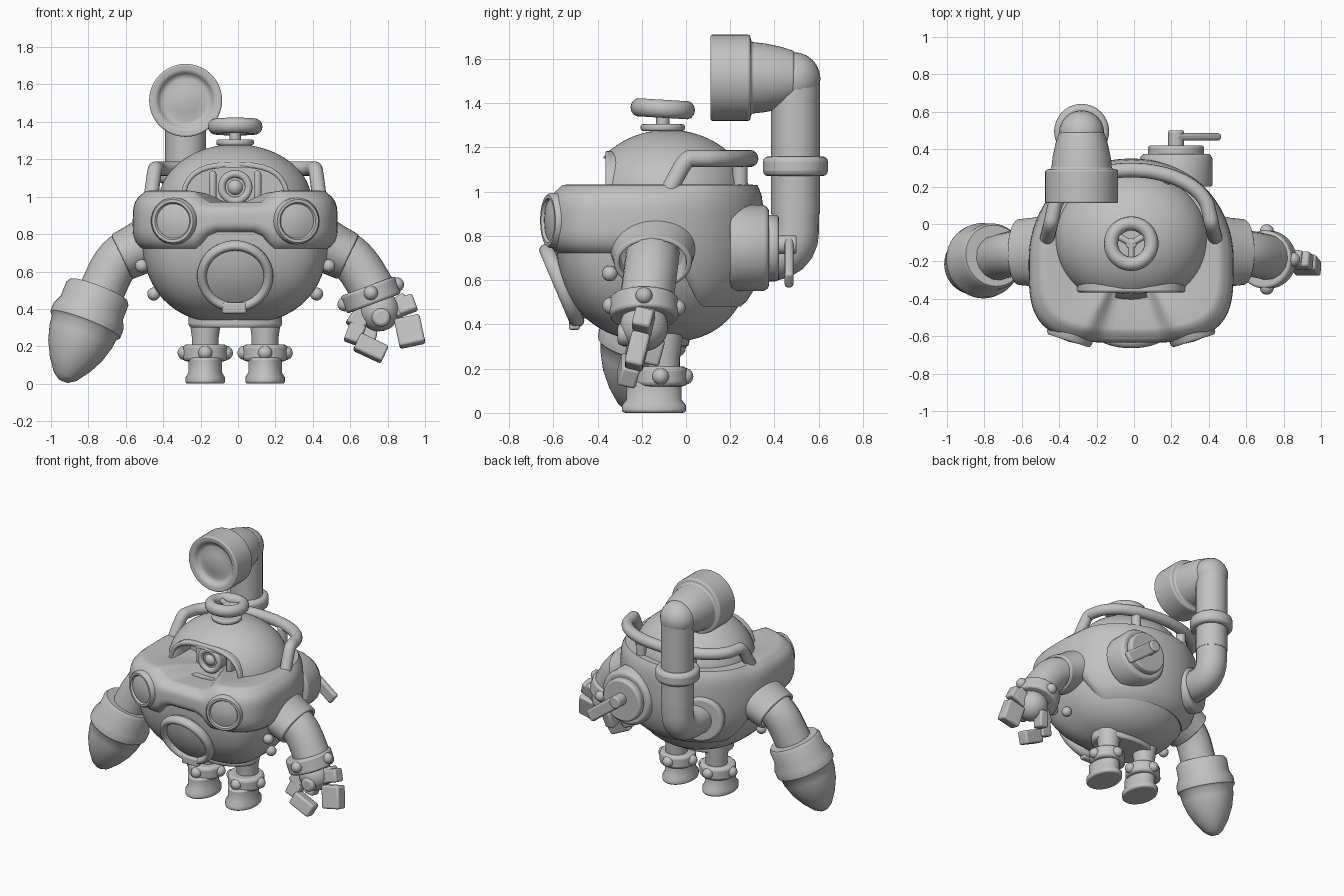
import bpy, bmesh, math
from mathutils import Vector

cube = bpy.data.objects.get("Cube")
if cube:
    bpy.data.objects.remove(cube, do_unlink=True)

grey = bpy.data.materials.new("plain_grey")
grey.use_nodes = True
grey.diffuse_color = (0.54, 0.54, 0.54, 1)
grey.node_tree.nodes["Principled BSDF"].inputs["Base Color"].default_value = grey.diffuse_color
CX = -0.015  # body centre line


def finish(name, bm, loc=(0, 0, 0), bevel=0.0):
    bmesh.ops.remove_doubles(bm, verts=bm.verts, dist=1e-5)
    bmesh.ops.recalc_face_normals(bm, faces=bm.faces)
    mesh = bpy.data.meshes.new(name)
    bm.to_mesh(mesh)
    bm.free()
    mesh.materials.append(grey)
    mesh.polygons.foreach_set("use_smooth", [True] * len(mesh.polygons))
    mesh.set_sharp_from_angle(angle=math.radians(42))
    ob = bpy.data.objects.new(name, mesh)
    bpy.context.collection.objects.link(ob)
    ob.location = loc
    if bevel:
        mod = ob.modifiers.new("soft_edges", "BEVEL")
        mod.width, mod.segments, mod.angle_limit = bevel, 3, math.radians(35)
    return ob


def skin(bm, rows, closed=False):
    rings = [[bm.verts.new(p) for p in row] for row in rows]
    n = len(rings[0])
    pairs = list(zip(rings, rings[1:])) + ([(rings[-1], rings[0])] if closed else [])
    for a, b in pairs:
        for i in range(n):
            bm.faces.new((a[i], a[(i + 1) % n], b[(i + 1) % n], b[i]))


def lathe(name, profile, loc, axis=(0, 0, 1), bevel=0.0, scale=(1, 1, 1), closed=False, seg=48):
    """Spin (radius, height) points around an axis."""
    bm = bmesh.new()
    skin(bm, [[(r * math.cos(i * math.tau / seg), r * math.sin(i * math.tau / seg), h)
               for i in range(seg)] for r, h in profile], closed)
    ob = finish(name, bm, loc, bevel)
    ob.rotation_euler = Vector(axis).to_track_quat("Z", "Y").to_euler()
    ob.scale = scale
    return ob


def disc(name, r, h0, h1, loc, axis=(0, 0, 1), bevel=0.01, **kw):
    return lathe(name, [(0, h0), (r, h0), (r, h1), (0, h1)], loc, axis, bevel, **kw)


def ring(name, big, small, loc, axis=(0, 0, 1), flat=1.0):
    pts = [(big + small * math.cos(k * math.tau / 14), flat * small * math.sin(k * math.tau / 14))
           for k in range(14)]
    return lathe(name, pts, loc, axis, closed=True)


def ball(name, r, loc):
    pts = [(r * math.sin(k * math.pi / 12), -r * math.cos(k * math.pi / 12)) for k in range(13)]
    return lathe(name, pts, loc, seg=24)


def box(name, size, loc, turn=0.0, bevel=0.02, lean=0.0):
    bm = bmesh.new()
    bmesh.ops.create_cube(bm, size=1)
    bmesh.ops.scale(bm, vec=size, verts=bm.verts)
    ob = finish(name, bm, loc, bevel)
    ob.rotation_euler = (math.radians(lean), math.radians(turn), 0)
    return ob


def tube(name, points, radius, corner=0.4):
    """Round pipe along a path whose corners are rounded off."""
    P = [Vector(p) for p in points]
    path = [P[0]]
    for a, b, c in zip(P, P[1:], P[2:]):
        s, e = b.lerp(a, corner), b.lerp(c, corner)
        path += [s.lerp(b, t / 6).lerp(b.lerp(e, t / 6), t / 6) for t in range(7)]
    path.append(P[-1])
    cu = bpy.data.curves.new(name, "CURVE")
    cu.dimensions, cu.bevel_depth, cu.bevel_resolution, cu.use_fill_caps = "3D", radius, 6, True
    sp = cu.splines.new("POLY")
    sp.points.add(len(path) - 1)
    for pt, v in zip(sp.points, path):
        pt.co = (*v, 1)
    sp.use_smooth = True
    cu.materials.append(grey)
    ob = bpy.data.objects.new(name, cu)
    bpy.context.collection.objects.link(ob)
    return ob


def ramp(a, b, v):
    t = min(1, max(0, (v - a) / (b - a)))
    return t * t * (3 - 2 * t)


# Hull: squared-off front, round back
def outline(a):
    n = 3.6 if math.sin(a) < 0 else 2.1
    c, s = math.cos(a), math.sin(a)
    x = 0.548 * math.copysign(abs(c) ** (2 / n), c)
    y = math.copysign(abs(s) ** (2 / n), s) * (0.435 if s < 0 else 0.55)
    return x, y


def swell(z):
    return max(0, 1 - (abs(z - 0.85) / 0.53) ** 2.5) ** 0.4


def hull(name, rows):
    """Each row maps an outline point to (scale, height)."""
    bm = bmesh.new()
    data = []
    for row in rows:
        line = []
        for i in range(120):
            x, y = outline(i * math.tau / 120)
            s, z = row(x, y - 0.2)
            line.append((CX + x * s, -0.2 + y * s + 0.1 * (1 - s), z))
        data.append(line)
    skin(bm, data)
    return finish(name, bm)


def low(x, y):
    return 0.72 + 0.09 * (1 - ramp(0.12, 0.24, abs(x))) if y < -0.25 else 0.72 - 0.24 * ramp(-0.1, 0.14, y)


def high(x, y):
    return 1.02 - (0.06 * (1 - ramp(0.15, 0.28, abs(x))) if y < -0.25 else 0)


def collar_row(t, front, back, lift=0.0):
    """Front edges are rounder than the back ones."""
    def row(x, y):
        z = low(x, y) + (high(x, y) - low(x, y)) * t
        return swell(z) * (front + (back - front) * ramp(-0.1, 0.15, y)), z + lift
    return row


hull("lower_hull", [lambda x, y, z=z: (0.92 * swell(z), z)
                    for z in [0.9 - 0.58 * math.sin(k * math.pi / 32) for k in range(17)]])
hull("upper_hull", [collar_row(*r) for r in (
    (0, 0.86, 0.88, 0.02), (0, 0.915, 0.95), (0.05, 0.95, 0.985), (0.13, 0.98, 1), (0.25, 0.997, 1), (0.37, 1, 1),
    (0.5, 1, 1), (0.63, 1, 1), (0.75, 0.997, 1), (0.85, 0.985, 1), (0.93, 0.96, 0.995), (0.98, 0.93, 0.98),
    (1, 0.9, 0.96, 0.01), (1, 0.86, 0.9, 0.012), (1, 0.6, 0.6))] + [lambda x, y: (0.02, 0.95)])

# Dome with a cut visor
DOME = Vector((CX, -0.08, 0.97))
dome = lathe("dome", [(0, -0.08)] + [(0.41 * math.cos(k * math.pi / 36), 0.31 * math.sin(k * math.pi / 36))
                                   for k in range(19)], DOME, scale=(1, 0.9, 1), seg=72)


def arch(grow, y):
    """Flattened arch outline of the visor opening."""
    pts = []
    for k in range(17):
        c, s = math.cos(k * math.pi / 16), math.sin(k * math.pi / 16)
        pts.append((CX + (0.265 + grow) * math.copysign(abs(c) ** 0.7, c), y, 0.96 - grow + (0.195 + 2 * grow) * s ** 0.7))
    return pts


bm = bmesh.new()
skin(bm, [arch(0, -0.9), arch(0, -0.15)])
bmesh.ops.holes_fill(bm, edges=bm.edges)
cutter = finish("visor_cutter", bm)
cutter.hide_render = True
mod = dome.modifiers.new("visor", "BOOLEAN")
mod.operation, mod.object, mod.solver = "DIFFERENCE", cutter, "EXACT"
bpy.context.view_layer.update()
dome.data = bpy.data.meshes.new_from_object(dome.evaluated_get(bpy.context.evaluated_depsgraph_get()))
dome.modifiers.clear()
bpy.data.objects.remove(cutter, do_unlink=True)
bm = bmesh.new()
skin(bm, [arch(0, -0.365), arch(0.03, -0.365), arch(0.03, -0.17), arch(0, -0.17)], closed=True)
finish("visor_frame", bm, bevel=0.012)

# Eye behind the visor
disc("eye", 0.085, 0, 0.16, (CX, -0.14, 1.05), (0, -1, 0))
ring("eye_rim", 0.072, 0.02, (CX, -0.30, 1.05), (0, -1, 0))
ball("pupil", 0.045, (CX, -0.28, 1.05))
for side in (-1, 1):
    box("eye_bracket", (0.04, 0.14, 0.2), (CX + side * 0.12, -0.2, 1.04))

# Hatch wheel
disc("hatch_base", 0.10, 0, 0.03, (CX, -0.105, 1.275))
disc("hatch_stem", 0.03, 0, 0.11, (CX, -0.105, 1.28))
ring("hatch_wheel", 0.108, 0.038, (CX, -0.105, 1.375), (0, 0.06, 1), 1.1)
for k in range(3):
    a = math.radians(120 * k - 90)
    tube("wheel_spoke", [(CX, -0.105, 1.375), (CX + 0.1 * math.cos(a), -0.105 + 0.1 * math.sin(a), 1.375)], 0.018)

# Guard rail with posts
bend = [(0.42 * math.cos(k * math.pi / 12), 0.05 + 0.24 * math.sin(k * math.pi / 12), 1.15) for k in range(13)]
rail = [(0.45, -0.08, 1.0), (0.43, 0.0, 1.15)] + bend + [(-0.43, 0.0, 1.15), (-0.45, -0.08, 1.0)]
tube("guard_rail", [(CX + x, y, z) for x, y, z in rail], 0.039)
for x in (-0.2, 0.2):
    disc("rail_post", 0.034, 0, 0.15, (CX + x, 0.245, 0.99))

# Goggle lenses, shoulders, body rivets, arms
for s in (-1, 1):
    lathe("goggle_lens", [(0.125, -0.06), (0.125, 0.012), (0.115, 0.026), (0.1, 0.026), (0.092, 0.014),
                          (0.05, 0.026), (0, 0.03)], (CX + 0.327 * s, -0.6, 0.87), (0.3 * s, -0.95, 0))
    lathe("shoulder_socket", [(0.165, -0.12), (0.15, 0.0), (0.138, 0.08), (0.132, 0.165), (0.115, 0.17), (0.11, 0.08), (0, 0.06)],
          (CX + 0.455 * s, -0.15, 0.75), (0.9 * s, 0, -0.43), 0.006, scale=(1.33, 1, 1))
    for x, y, z in ((0.50, -0.345, 0.63), (0.435, -0.22, 0.48)):
        ball("hull_rivet", 0.035, (CX + x * s, y, z))
    tube("arm", [(CX + 0.48 * s, -0.15, 0.74), (CX + 0.63 * s, -0.155, 0.68), (0.745 * s, -0.185, 0.46)], 0.122, 0.48)

# Porthole
port, port_axis = Vector((CX, -0.562, 0.575)), Vector((0, -0.92, -0.39))
ring("porthole_rim", 0.178, 0.026, port, port_axis, 1.3)
lathe("porthole_glass", [(0.18, -0.05), (0.17, 0.0), (0.09, 0.025), (0, 0.032)], port, port_axis)
box("porthole_latch", (0.13, 0.05, 0.06), (CX - 0.005, -0.505, 0.405), bevel=0.012)

# Drill hand
base, tip = Vector((-0.745, -0.17, 0.5)), Vector((-0.935, -0.25, 0.01))
lathe("drill", [(0, 0), (0.165, 0), (0.178, 0.02), (0.178, 0.1), (0.2, 0.15), (0.2, 0.2), (0.185, 0.215),
                (0.178, 0.27), (0.155, 0.35), (0.115, 0.43), (0.065, 0.5), (0.03, 0.525), (0, 0.53)], base, tip - base)

# Gripper hand
cuff, hand_axis = Vector((0.71, -0.19, 0.475)), Vector((0.35, 0, -0.94))
disc("wrist_cuff", 0.155, -0.05, 0.05, cuff, hand_axis, 0.015)
for x, y, z in ((0, -0.15, 0.01), (0.14, 0, 0.055), (0, 0.15, 0), (-0.14, 0, -0.05)):
    ball("cuff_rivet", 0.038, cuff + Vector((x, y, z)))
ball("palm", 0.11, (0.755, -0.19, 0.39))
disc("palm_bolt", 0.05, 0, 0.12, (0.765, -0.19, 0.355), (0, -1, 0), 0.02)
for name, w, h, x, y, z, turn in (
        ("finger_base_a", 0.10, 0.12, 0.65, -0.21, 0.35, 35), ("finger_link_a", 0.09, 0.11, 0.625, -0.23, 0.27, 20),
        ("finger_tip_a", 0.165, 0.095, 0.71, -0.26, 0.19, 25), ("finger_base_b", 0.12, 0.10, 0.86, -0.19, 0.41, -30),
        ("finger_link_b", 0.10, 0.09, 0.90, -0.195, 0.42, -20), ("finger_tip_b", 0.14, 0.155, 0.918, -0.22, 0.28, -12),
        ("thumb_link", 0.07, 0.12, 0.71, -0.15, 0.28, 10)):
    box(name, (w, 0.085, h), (x, y, z), turn, 0.014, lean=-14)

# Pelvis, legs and boots
disc("pelvis", 0.25, 0, 0.08, (CX, -0.14, 0.3), bevel=0.02, scale=(1, 0.62, 1))
for s in (-1, 1):
    x = CX + 0.16 * s
    lathe("leg", [(0, 0.1), (0.072, 0.1), (0.072, 0.25), (0.085, 0.34), (0.085, 0.4)], (x, -0.1, 0))
    lathe("boot", [(0, 0), (0.105, 0), (0.105, 0.035), (0.09, 0.06), (0.09, 0.14), (0, 0.14)],
          (x, -0.145, 0), bevel=0.012, scale=(1, 1.38, 1))
    disc("ankle_band", 0.12, 0.12, 0.21, (x, -0.115, 0), bevel=0.02)
    for dx, dy in ((0, -1), (0, 1), (1, 0), (-1, 0)):
        ball("ankle_rivet", 0.038, (x + 0.11 * dx, -0.115 + 0.11 * dy, 0.165))

# Back horn pipe
HX = -0.28
tube("horn_pipe", [(HX, 0.2, 0.7), (HX, 0.495, 0.7), (HX, 0.495, 0.95)], 0.107, 0.5)
tube("horn_riser", [(HX, 0.495, 0.9), (HX, 0.495, 1.505)], 0.11)
ball("horn_elbow", 0.121, (HX, 0.487, 1.51))
disc("pipe_flange", 0.147, 0, 0.09, (HX, 0.495, 1.07), bevel=0.025)
disc("pipe_mount", 0.16, 0, 0.08, (HX, 0.22, 0.7), (-0.45, 1, 0), 0.02)
lathe("horn_bell", [(0, -0.015), (0.07, -0.02), (0.115, -0.035), (0.135, -0.03), (0.155, -0.005), (0.195, 0), (0.195, -0.18),
                    (0.162, -0.185), (0.155, -0.25), (0.14, -0.32), (0.121, -0.38), (0, -0.38)], (HX, 0.11, 1.515), (0, -1, 0), 0.01)

# Wind-up crank
KX, KZ = 0.225, 0.745
lathe("crank_drum", [(0, 0), (0.195, 0), (0.195, 0.15), (0.18, 0.175), (0, 0.175)], (KX, 0.2, KZ), (0, 1, 0), 0.012)
disc("crank_plate", 0.15, 0, 0.06, (KX, 0.36, KZ), (0, 1, 0), 0.015)
disc("crank_axle", 0.042, 0, 0.10, (KX, 0.40, 0.76), (0, 1, 0))
box("crank_arm", (0.30, 0.04, 0.085), (0.325, 0.466, 0.685), 37, 0.015)
